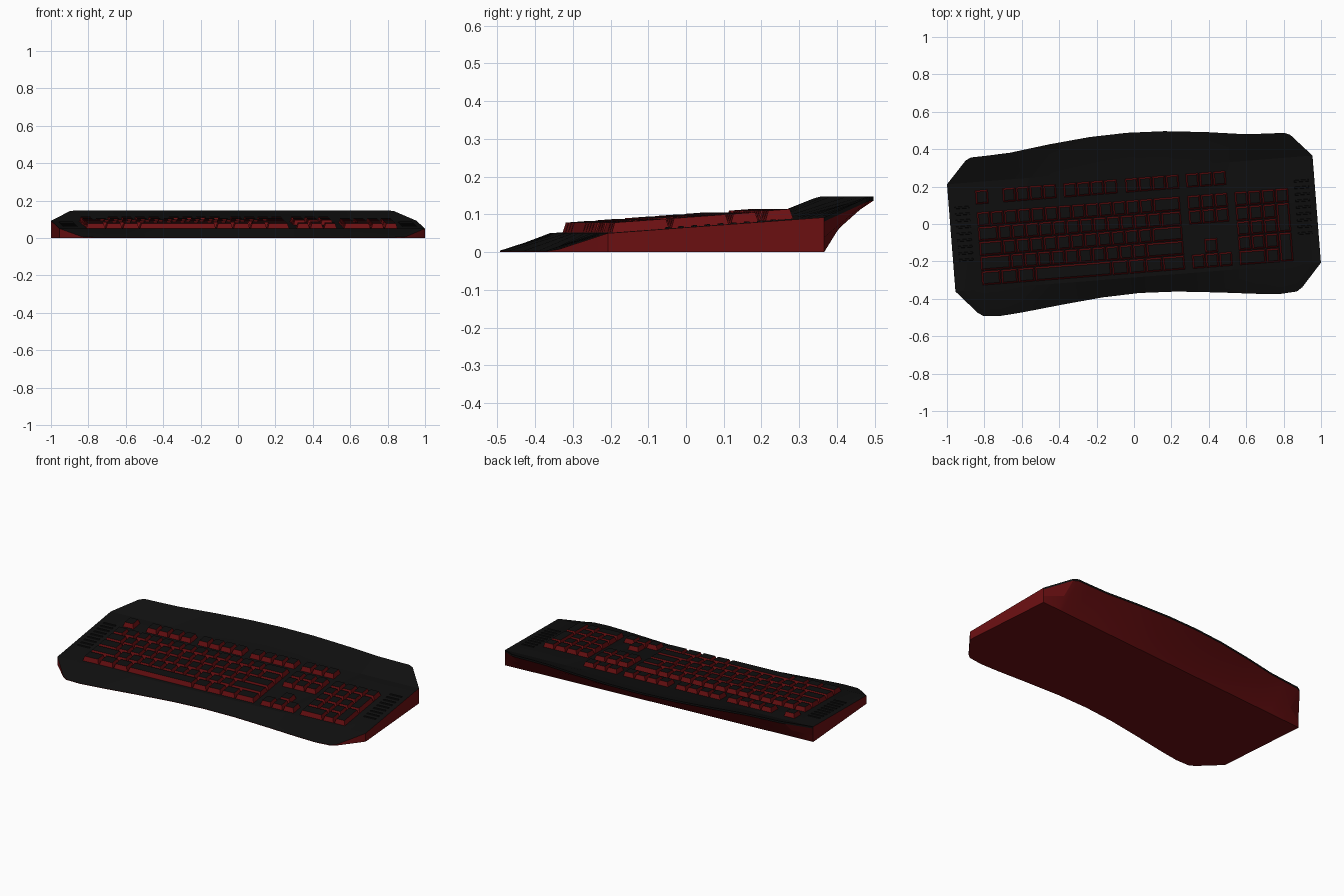
import bpy, bmesh, math

cube = bpy.data.objects.get("Cube")
if cube:
    bpy.data.objects.remove(cube, do_unlink=True)

TURN = math.radians(4.5)      # the whole board is turned slightly
FRONT, BACK = -0.285, 0.29    # creases of the sloped deck
UNIT, ROW = 0.0728, 0.079     # key pitch across and between rows
KEY_LEFT, ROW_TOP = -0.836, 0.09


def material(name, color):
    mat = bpy.data.materials.new(name)
    mat.use_nodes = True
    rgba = (*color, 1)
    mat.diffuse_color = rgba
    mat.node_tree.nodes["Principled BSDF"].inputs["Base Color"].default_value = rgba
    return mat


BLACK = material("black plastic", (0.005, 0.005, 0.005))
RED = material("dark red plastic", (0.15, 0.005, 0.006))


def deck(y):
    return 0.05 + (y - FRONT) * 0.042 / (BACK - FRONT)


def finish(name, bm):
    bmesh.ops.recalc_face_normals(bm, faces=bm.faces)
    mesh = bpy.data.meshes.new(name)
    bm.to_mesh(mesh)
    bm.free()
    mesh.materials.append(BLACK)
    mesh.materials.append(RED)
    obj = bpy.data.objects.new(name, mesh)
    obj.rotation_euler.z = TURN
    bpy.context.collection.objects.link(obj)
    return obj


def block(bm, x0, x1, y0, y1, height, inset, side_mat):
    """Tapered block lying on the sloped deck, with a black top."""
    rings = []
    for rise, d in ((-0.003, 0), (height, inset)):
        corners = ((x0 + d, y0 + d), (x1 - d, y0 + d), (x1 - d, y1 - d), (x0 + d, y1 - d))
        rings.append([bm.verts.new((x, y, deck(y) + rise)) for x, y in corners])
    low, high = rings
    bm.faces.new(low[::-1]).material_index = side_mat
    bm.faces.new(high)
    for i in range(4):
        j = (i + 1) % 4
        bm.faces.new((low[i], low[j], high[j], high[i])).material_index = side_mat


def key(bm, x, y, wide=1, tall=1):
    """Key with its left edge at x and its row centre at y; tall keys reach down."""
    gap = 0.002
    block(bm, x + gap, x + wide * UNIT - gap, y - (tall - 0.5) * ROW + gap,
          y + ROW / 2 - gap, 0.026, 0.009, 1)


def row_y(i):
    return ROW_TOP - i * ROW


# Case: lofted sections, x / front y / front z / back y / back z
half = [(0.98, FRONT, 0.05, BACK, 0.092),
        (0.87, -0.408, 0.007, 0.41, 0.143),
        (0.84, -0.428, 0.004, 0.423, 0.147),
        (0.75, -0.434, 0.003, 0.426, 0.147),
        (0.63, -0.424, 0.003, 0.432, 0.147),
        (0.42, -0.4, 0.003, 0.46, 0.147),
        (0.2, -0.378, 0.003, 0.482, 0.147),
        (0, -0.37, 0.003, 0.489, 0.147)]
stations = [(-s[0], *s[1:]) for s in half[:-1]] + half[::-1]
bm = bmesh.new()
sections = []
for x, yf, zf, yb, zb in stations:
    rim = zb - 0.011
    under = BACK + (yb - BACK) * 0.4
    profile = [(yf, 0), (yf, zf), (FRONT, deck(FRONT)), (BACK, deck(BACK)),
               (yb, zb), (yb, rim), (under, rim * 0.48), (BACK, 0)]
    sections.append([bm.verts.new((x, y, z)) for y, z in profile])
count = len(sections[0])
for a, b in zip(sections, sections[1:]):
    for i in range(count):
        j = (i + 1) % count
        face = bm.faces.new((a[i], a[j], b[j], b[i]))
        face.material_index = 0 if 1 <= i <= 4 else 1
for end in (sections[0], sections[-1]):
    bm.faces.new(end).material_index = 1
bmesh.ops.remove_doubles(bm, verts=bm.verts, dist=0.0005)
case = finish("case", bm)
bpy.ops.object.select_all(action='DESELECT')
bpy.context.view_layer.objects.active = case
case.select_set(True)
bpy.ops.object.shade_smooth_by_angle(angle=math.radians(15))

# Main key block: key widths of each row
bm = bmesh.new()
rows = [[1] * 13 + [2],
        [1.5] + [1] * 12 + [1.5],
        [1.75] + [1] * 11 + [2.25],
        [2.25] + [1] * 10 + [2.75],
        [1.45, 1.25, 1.25, 5.65, 1.25, 1.25, 1.25, 1.65]]
for i, widths in enumerate(rows):
    x = KEY_LEFT
    for w in widths:
        key(bm, x, row_y(i), w)
        x += w * UNIT
finish("main_keys", bm)

# Function row: one single key, then groups
bm = bmesh.new()
for start, n in ((KEY_LEFT, 1), (-0.69, 4), (-0.363, 4), (-0.032, 4), (0.293, 3)):
    for i in range(n):
        key(bm, start + i * UNIT, 0.208)
finish("function_keys", bm)

# Navigation and arrow keys
bm = bmesh.new()
for col in range(3):
    for r in (0, 1, 4):
        key(bm, 0.293 + col * UNIT, row_y(r))
key(bm, 0.293 + UNIT, row_y(3))
finish("navigation_keys", bm)

# Number pad
bm = bmesh.new()
PAD = 0.546
for r in range(4):
    for col in range(3):
        key(bm, PAD + col * UNIT, row_y(r))
key(bm, PAD, row_y(4), 2)
key(bm, PAD + 2 * UNIT, row_y(4))
key(bm, PAD + 3 * UNIT, row_y(0))
for r in (1, 3):
    key(bm, PAD + 3 * UNIT, row_y(r), 1, 2)
finish("number_pad_keys", bm)

# Grip ribs at both ends
for name, x in (("left_ribs", 0.91), ("right_ribs", -0.91)):
    bm = bmesh.new()
    for i in range(9):
        y = -0.12 + i * 0.035
        block(bm, x - 0.04, x + 0.04, y - 0.007, y + 0.007, 0.004, 0.003, 0)
    finish(name, bm)
